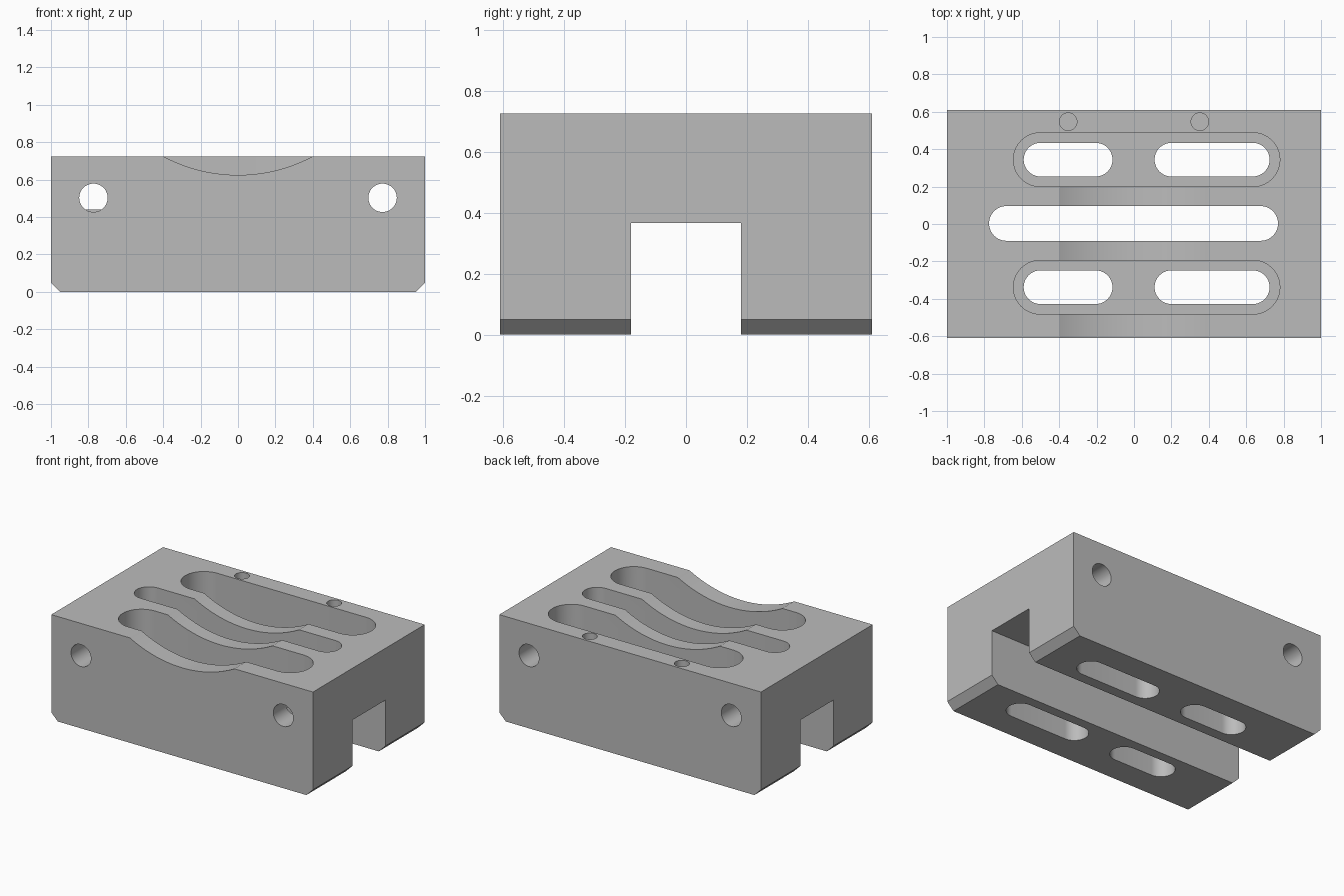
import bpy
import bmesh
from math import sin, cos, pi, radians
from mathutils import Vector

cube = bpy.data.objects.get("Cube")
if cube:
    bpy.data.objects.remove(cube, do_unlink=True)

HALF_Y, TOP, CHAMFER = 0.61, 0.725, 0.05

grey = bpy.data.materials.new("machined grey")
grey.use_nodes = True
colour = (0.5, 0.5, 0.5, 1)
grey.diffuse_color = colour
grey.node_tree.nodes["Principled BSDF"].inputs["Base Color"].default_value = colour


def prism(name, outline, axis, low, high):
    """Extrude an outline along z (outline in x, y) or along y (outline in x, z)."""
    def place(a, b, c):
        return Vector((a, b, c)) if axis == "z" else Vector((a, c, b))
    bm = bmesh.new()
    face = bm.faces.new([bm.verts.new(place(a, b, low)) for a, b in outline])
    grown = bmesh.ops.extrude_face_region(bm, geom=[face])["geom"]
    moved = [v for v in grown if isinstance(v, bmesh.types.BMVert)]
    bmesh.ops.translate(bm, verts=moved, vec=place(0, 0, high - low))
    bmesh.ops.recalc_face_normals(bm, faces=bm.faces)
    mesh = bpy.data.meshes.new(name)
    bm.to_mesh(mesh)
    bm.free()
    mesh.materials.append(grey)
    obj = bpy.data.objects.new(name, mesh)
    bpy.context.collection.objects.link(obj)
    return obj


def circle(cx, cy, r, n=48):
    return [(cx + r * cos(2 * pi * i / n), cy + r * sin(2 * pi * i / n)) for i in range(n)]


def rounded_slot(x0, x1, cy, r, n=20):
    right = [(x1 - r + r * sin(pi * i / n), cy - r * cos(pi * i / n)) for i in range(n + 1)]
    left = [(x0 + r - r * sin(pi * i / n), cy + r * cos(pi * i / n)) for i in range(n + 1)]
    return right + left


def rectangle(x0, x1, y0, y1):
    return [(x0, y0), (x1, y0), (x1, y1), (x0, y1)]


# Block with chamfered lower ends
block = prism("clamp_block", [(-1, CHAMFER), (CHAMFER - 1, 0), (1 - CHAMFER, 0),
                              (1, CHAMFER), (1, TOP), (-1, TOP)], "y", -HALF_Y, HALF_Y)

# Lower channel and the curved scoop, which runs out in the rear pocket
cutters = [
    prism("channel_cutter", rectangle(-2, 2, -0.18, 0.18), "z", -0.5, 0.367),
    prism("scoop_cutter", circle(0, TOP + 0.75, 0.85, 160), "y", -1, 0.42),
]

# Stepped pockets with two through slots each
for y in (-0.338, 0.344):
    cutters.append(prism("pocket_cutter", rounded_slot(-0.645, 0.78, y, 0.144), "z", 0.36, 1))
    for x0, x1 in ((-0.59, -0.115), (0.11, 0.725)):
        cutters.append(prism("slot_cutter", rounded_slot(x0, x1, y, 0.09), "z", -0.5, 0.5))

# Central slot, opening into the channel
cutters.append(prism("centre_slot_cutter", rounded_slot(-0.775, 0.77, 0.003, 0.093), "z", 0.2, 1))

# Cross holes and small blind holes
for x in (-1, 1):
    cutters.append(prism("cross_hole_cutter", circle(0.773 * x, 0.503, 0.076), "y", -1, 1))
    cutters.append(prism("pin_hole_cutter", circle(0.352 * x, 0.547, 0.047, 32), "z", 0.5, 1))

bpy.context.view_layer.objects.active = block
for cutter in cutters:
    cutter.hide_render = True
    mod = block.modifiers.new("cut", "BOOLEAN")
    mod.operation = "DIFFERENCE"
    mod.solver = "EXACT"
    mod.object = cutter
    bpy.ops.object.modifier_apply(modifier=mod.name)
    bpy.data.objects.remove(cutter, do_unlink=True)

# Small flat ledge inside one cross hole
ledge = prism("hole_ledge", rectangle(-0.815, -0.731, 0.42, 0.44), "y", 0.2, 0.4)

bpy.ops.object.select_all(action="DESELECT")
block.select_set(True)
bpy.context.view_layer.objects.active = block
bpy.ops.object.shade_smooth_by_angle(angle=radians(25))
